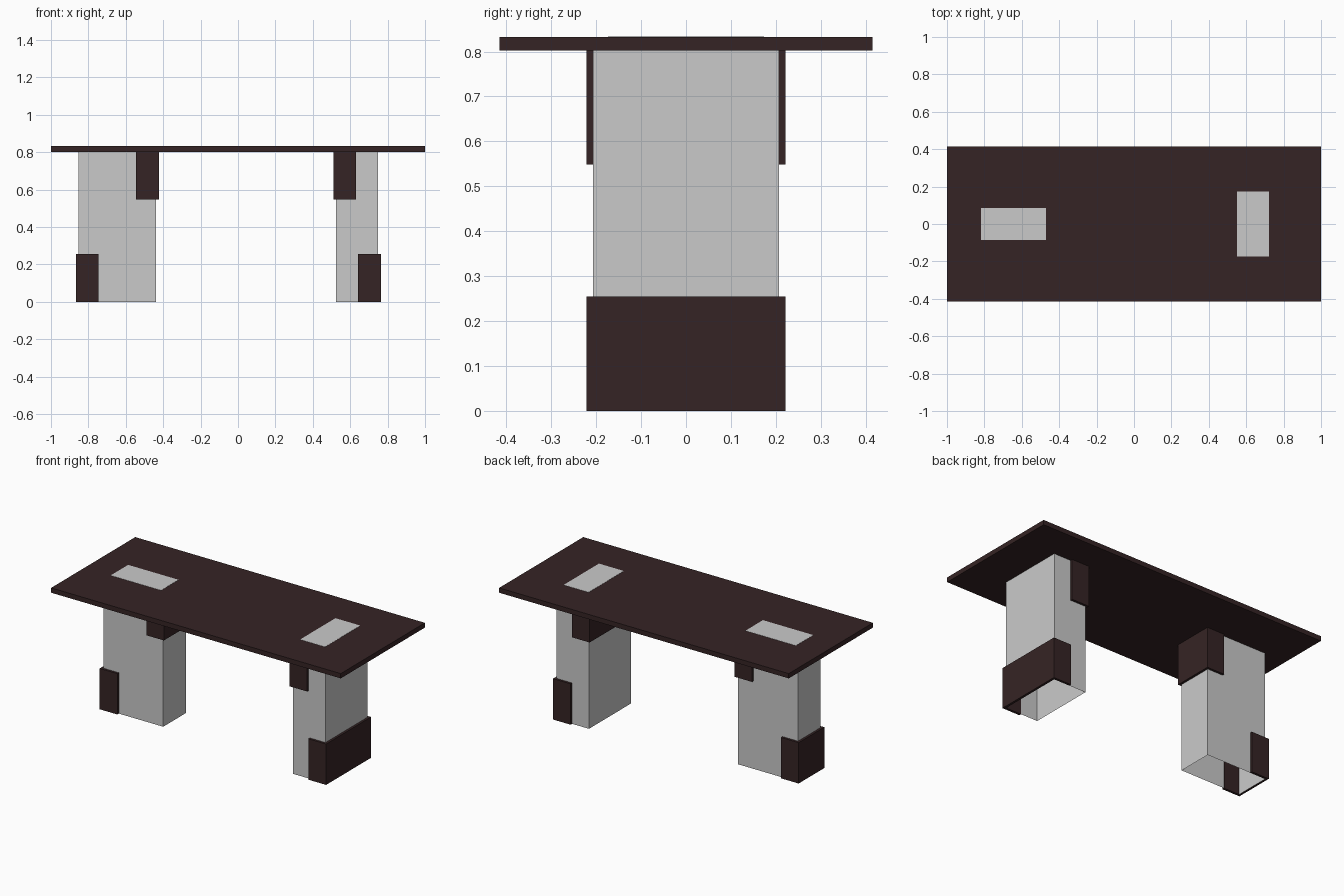
import bpy, bmesh

if "Cube" in bpy.data.objects:
    bpy.data.objects.remove(bpy.data.objects["Cube"])


def material(name, rgb):
    m = bpy.data.materials.new(name)
    m.diffuse_color = (*rgb, 1.0)
    m.use_nodes = True
    m.node_tree.nodes["Principled BSDF"].inputs["Base Color"].default_value = m.diffuse_color
    return m


DARK = material("dark_brown", (0.036, 0.0175, 0.018))
LIGHT = material("light_grey", (0.59, 0.59, 0.59))


def prism(name, outline, z0, z1, mat, bottom=True, top=True):
    """Extrude a counter-clockwise xy outline from z0 to z1."""
    bm = bmesh.new()
    low = [bm.verts.new((x, y, z0)) for x, y in outline]
    high = [bm.verts.new((x, y, z1)) for x, y in outline]
    n = len(outline)
    for i in range(n):
        j = (i + 1) % n
        bm.faces.new((low[i], low[j], high[j], high[i]))
    if bottom:
        bm.faces.new(low[::-1])
    if top:
        bm.faces.new(high)
    mesh = bpy.data.meshes.new(name)
    bm.to_mesh(mesh)
    bm.free()
    mesh.materials.append(mat)
    obj = bpy.data.objects.new(name, mesh)
    bpy.context.collection.objects.link(obj)
    return obj


def rect(cx, hx, hy):
    return [(cx - hx, -hy), (cx + hx, -hy), (cx + hx, hy), (cx - hx, hy)]


def bracket(name, cx, hx, hy, side, z0, z1):
    """U-shaped plate wrapped around one x end of a leg (side = +1 or -1)."""
    t, arm, lap = 0.0145, 0.107, 0.0005
    inner, outer = hx, hx + t
    yi, yo = hy - lap, hy + t
    end = hx - arm
    pts = [(end, -yo), (outer, -yo), (outer, yo), (end, yo),
           (end, yi), (inner, yi), (inner, -yi), (end, -yi)]
    pts = [(cx + side * x, side * y) for x, y in pts]
    prism(name, pts, z0, z1, DARK)


TOP_LOW, TOP_HIGH = 0.802, 0.832

# Table top
prism("table_top", rect(0, 1.0, 0.415), TOP_LOW, TOP_HIGH, DARK)

# Hollow legs turned at right angles, with brackets and inlays in the top
# name, centre x, half x, half y, inlay half x, inlay half y, outward side
for name, cx, hx, hy, ix, iy, out in (
        ("left", -0.645, 0.207, 0.112, 0.174, 0.086, -1),
        ("right", 0.637, 0.112, 0.207, 0.086, 0.174, 1)):
    prism(name + "_leg", rect(cx, hx, hy), 0, TOP_LOW, LIGHT, bottom=False)
    bracket(name + "_upper_bracket", cx, hx, hy, -out, 0.548, TOP_LOW)
    bracket(name + "_lower_bracket", cx, hx, hy, out, 0.0, 0.255)
    prism(name + "_top_inlay", rect(cx, ix, iy),
          TOP_HIGH - 0.002, TOP_HIGH + 0.001, LIGHT)
